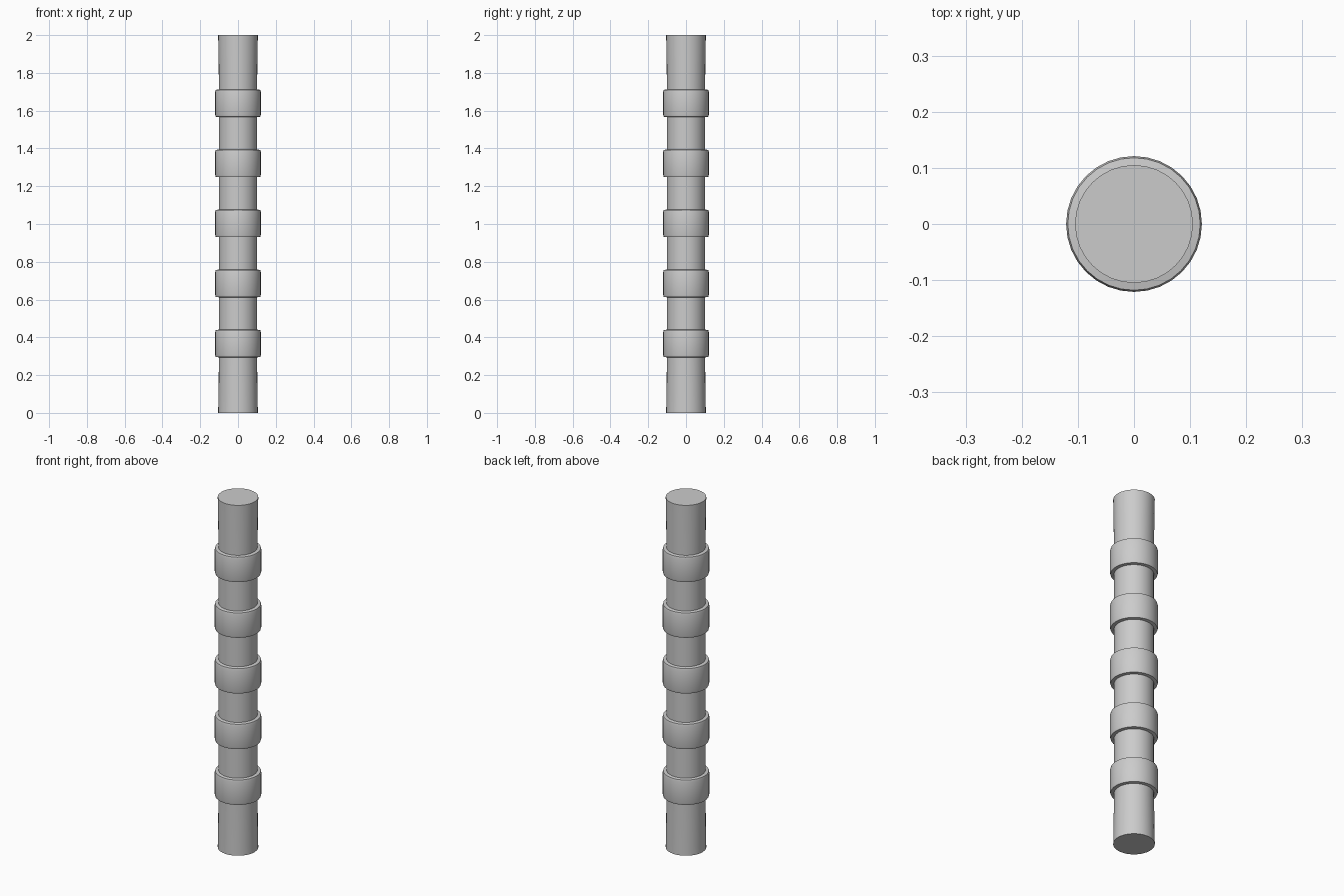
import bpy, bmesh, math

if "Cube" in bpy.data.objects:
    bpy.data.objects.remove(bpy.data.objects["Cube"])

SIDES = 32

# Silhouette of the pole: slightly flared ends, five raised collars
profile = [(0.105, 0.0), (0.101, 0.28)]
for i in range(5):
    z = 1.003 + (i - 2) * 0.318
    profile += [(0.101, z - 0.073), (0.118, z - 0.071), (0.121, z - 0.06),
                (0.121, z + 0.06), (0.118, z + 0.071), (0.101, z + 0.074)]
profile += [(0.101, 1.73), (0.105, 2.0)]

# Turn the silhouette around z
bm = bmesh.new()
rings = []
for r, z in profile:
    rings.append([bm.verts.new((r * math.cos(2 * math.pi * k / SIDES),
                                r * math.sin(2 * math.pi * k / SIDES), z))
                  for k in range(SIDES)])
for a, b in zip(rings, rings[1:]):
    for k in range(SIDES):
        n = (k + 1) % SIDES
        bm.faces.new((a[k], a[n], b[n], b[k]))
# End caps
bm.faces.new(rings[0][::-1])
bm.faces.new(rings[-1])
bmesh.ops.recalc_face_normals(bm, faces=bm.faces)

mesh = bpy.data.meshes.new("collared_pole")
bm.to_mesh(mesh)
bm.free()
pole = bpy.data.objects.new("collared_pole", mesh)
bpy.context.collection.objects.link(pole)

# Smooth sides, crisp collar edges
bpy.context.view_layer.objects.active = pole
pole.select_set(True)
bpy.ops.object.shade_smooth_by_angle(angle=math.radians(30))
